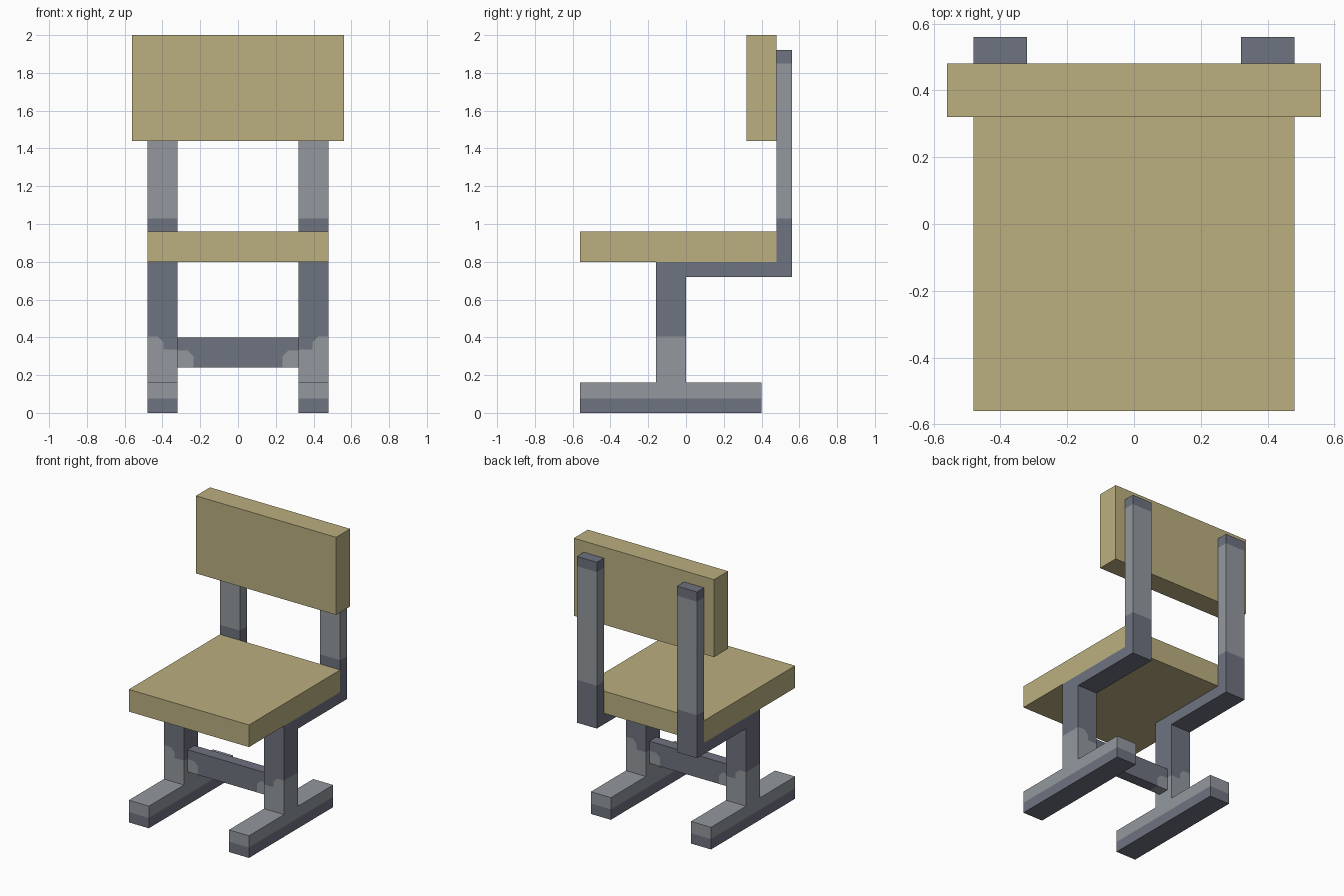
import bpy
import bmesh
from mathutils import Vector

if "Cube" in bpy.data.objects:
    bpy.data.objects.remove(bpy.data.objects["Cube"], do_unlink=True)


def material(name, rgb):
    lin = [((c / 255 + 0.055) / 1.055) ** 2.4 for c in rgb] + [1.0]
    m = bpy.data.materials.new(name)
    m.use_nodes = True
    m.diffuse_color = lin
    bsdf = next(n for n in m.node_tree.nodes if n.type == 'BSDF_PRINCIPLED')
    bsdf.inputs["Base Color"].default_value = lin
    bsdf.inputs["Roughness"].default_value = 0.7
    return m


WOOD = material("tan wood", (187, 175, 127))
DARK = material("dark grey metal", (111, 115, 128))
LIGHT = material("light grey metal", (147, 152, 158))


def finish(name, bm, mats, rule=None):
    bmesh.ops.recalc_face_normals(bm, faces=bm.faces)
    if rule:
        for f in bm.faces:
            f.material_index = 1 if rule(f.calc_center_median()) else 0
    me = bpy.data.meshes.new(name)
    bm.to_mesh(me)
    bm.free()
    for m in mats:
        me.materials.append(m)
    ob = bpy.data.objects.new(name, me)
    bpy.context.scene.collection.objects.link(ob)
    return ob


def box_mesh(lo, hi):
    lo, hi = Vector(lo), Vector(hi)
    bm = bmesh.new()
    bmesh.ops.create_cube(bm, size=1)
    for v in bm.verts:
        v.co = (lo + hi) / 2 + v.co * (hi - lo)
    return bm


def cut(bm, co, no, zmin=-1, zmax=9):
    """Split the faces whose centre lies between two heights."""
    faces = [f for f in bm.faces if zmin < f.calc_center_median().z < zmax]
    edges = {e for f in faces for e in f.edges}
    verts = {v for f in faces for v in f.verts}
    bmesh.ops.bisect_plane(bm, geom=list(verts) + list(edges) + faces,
                           plane_co=co, plane_no=no, dist=1e-5)


# Wooden seat and backrest
finish("seat", box_mesh((-.48, -.56, .80), (.48, .48, .96)), [WOOD])
finish("backrest", box_mesh((-.56, .32, 1.44), (.56, .48, 2.0)), [WOOD])

# Side frame: foot, leg, seat support and back post in one profile
profile = [(-.56, 0), (.40, 0), (.40, .16), (0, .16), (0, .72), (.56, .72),
           (.56, 1.92), (.48, 1.92), (.48, .80), (-.16, .80), (-.16, .16), (-.56, .16)]
bm = bmesh.new()
face = bm.faces.new([bm.verts.new((.32, y, z)) for y, z in profile])
ext = bmesh.ops.extrude_face_region(bm, geom=[face])
for v in ext["geom"]:
    if isinstance(v, bmesh.types.BMVert):
        v.co.x = .48

# Paint boundaries, including the stepped patch on the leg
for z in (.075, .335, .405, 1.03, 1.85):
    cut(bm, (0, 0, z), (0, 0, 1))
cut(bm, (.395, 0, .37), (1, 0, 0), .336, .404)
cut(bm, (.41, 0, .39), (1, 0, -1), .336, .404)


def frame_light(c):
    if c.z < .335:
        return c.z > .075
    if c.z < .405:
        return c.x > .395 and c.x - c.z > .02
    return 1.03 < c.z < 1.85


frame = finish("side_frame", bm, [DARK, LIGHT], frame_light)
frame.modifiers.new("Mirror", 'MIRROR')

# Crossbar between the legs, with lighter patches at both ends
bm = box_mesh((-.32, -.12, .24), (.32, -.04, .40))
cut(bm, (0, 0, .33), (0, 0, 1))
for s in (-1, 1):
    cut(bm, (s * .235, 0, 0), (1, 0, 0), 0, .329)
    cut(bm, (s * .245, 0, .31), (s, 0, -1), .241, .329)


def bar_light(c):
    return c.z < .33 and abs(c.x) > .235 and abs(c.x) - c.z > -.065


finish("crossbar", bm, [DARK, LIGHT], bar_light)
